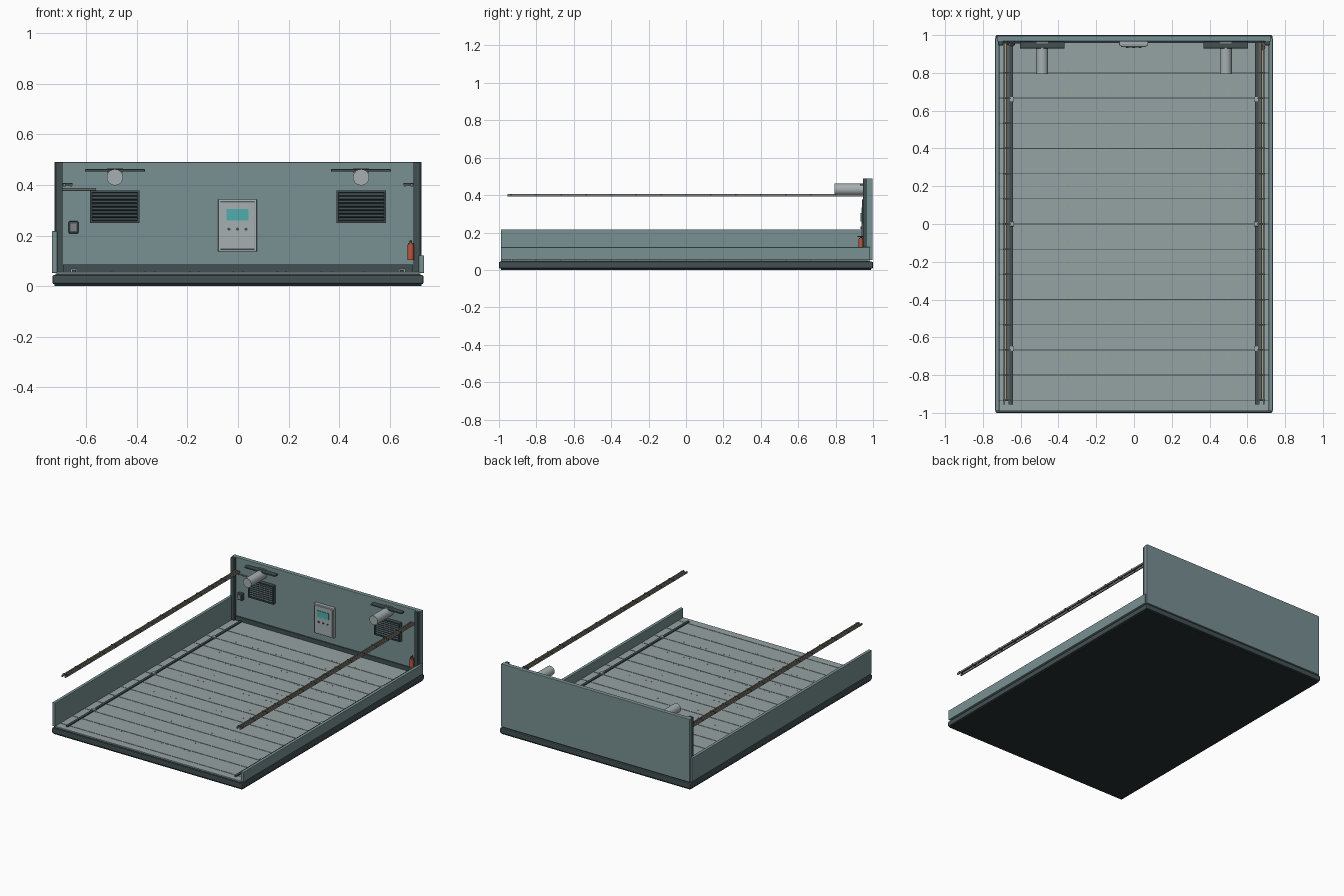
import bpy, bmesh, math
from mathutils import Matrix, Vector

if "Cube" in bpy.data.objects:
    bpy.data.objects.remove(bpy.data.objects["Cube"])


def material(name, r, g, b):
    m = bpy.data.materials.new(name)
    m.diffuse_color = (r, g, b, 1)
    m.use_nodes = True
    m.node_tree.nodes["Principled BSDF"].inputs["Base Color"].default_value = m.diffuse_color
    return m


WALL = material("wall_teal", 0.19, 0.28, 0.29)
DARK = material("dark_frame", 0.055, 0.08, 0.085)
BLACK = material("underside", 0.02, 0.03, 0.033)
FLOOR = material("floor_grey", 0.30, 0.36, 0.37)
LIGHT = material("light_metal", 0.38, 0.43, 0.44)
RAIL = material("rail_metal", 0.22, 0.23, 0.22)
TEAL = material("screen_teal", 0.08, 0.42, 0.43)
RED = material("red", 0.50, 0.09, 0.05)
BRASS = material("brass", 0.55, 0.36, 0.13)


def finish(name, bm, mat, bevel=0):
    me = bpy.data.meshes.new(name)
    bm.to_mesh(me)
    bm.free()
    ob = bpy.data.objects.new(name, me)
    bpy.context.collection.objects.link(ob)
    me.materials.append(mat)
    if bevel:
        mod = ob.modifiers.new("bevel", 'BEVEL')
        mod.width = bevel
        mod.segments = 2
    return ob


def add_box(bm, x0, x1, y0, y1, z0, z1):
    m = Matrix.Translation(((x0 + x1) / 2, (y0 + y1) / 2, (z0 + z1) / 2))
    m = m @ Matrix.Diagonal((abs(x1 - x0), y1 - y0, z1 - z0, 1))
    bmesh.ops.create_cube(bm, size=1, matrix=m)


def box(name, mat, *bounds, bevel=0):
    return boxes(name, mat, [bounds], bevel)


def boxes(name, mat, items, bevel=0):
    bm = bmesh.new()
    for b in items:
        add_box(bm, *b)
    return finish(name, bm, mat, bevel)


def rods(name, mat, items, sides=24):
    """Cylinders given as (start, end, radius)."""
    bm = bmesh.new()
    for a, b, r in items:
        a, b = Vector(a), Vector(b)
        m = Matrix.Translation((a + b) / 2) @ (b - a).to_track_quat('Z', 'Y').to_matrix().to_4x4()
        bmesh.ops.create_cone(bm, cap_ends=True, segments=sides, radius1=r, radius2=r,
                              depth=(b - a).length, matrix=m)
    for f in bm.faces:
        f.smooth = len(f.verts) == 4
    for e in bm.edges:
        e.smooth = all(f.smooth for f in e.link_faces)
    return finish(name, bm, mat)


# base slab
box("underside_plate", BLACK, -0.725, 0.725, -0.99, 0.99, 0, 0.014)
box("base_slab", DARK, -0.732, 0.732, -1, 1, 0.008, 0.044, bevel=0.006)
box("floor_bed", DARK, -0.72, 0.72, -0.99, 0.985, 0.04, 0.051)

# floor planks separated by narrow seams
pitch = 2 / 15
cuts = [-0.992] + [-14 * pitch / 2 + pitch * k for k in range(14)] + [0.972]
boxes("floor_planks", FLOOR, [(-0.715, 0.715, a + 0.002, b - 0.002, 0.046, 0.056)
                              for a, b in zip(cuts, cuts[1:])])

# floor fasteners
xs = [s * x for x in (0.02, 0.155, 0.19, 0.33, 0.37, 0.5) for s in (-1, 1)]
ys = [s * y for y in (0.09, 0.21, 0.39, 0.508, 0.69, 0.81) for s in (-1, 1)]
rods("floor_fasteners", BRASS, [((x, y, 0.054), (x, y, 0.0575), 0.004)
                                for x in xs for y in ys], 8)

# walls: tall back, medium left, low right
box("back_wall", WALL, -0.725, 0.725, 0.967, 0.997, 0.052, 0.49, bevel=0.003)
box("left_wall", WALL, -0.735, -0.713, -0.99, 0.985, 0.052, 0.217, bevel=0.003)
box("right_wall", WALL, 0.713, 0.735, -0.99, 0.985, 0.052, 0.122, bevel=0.003)
box("back_skirting", DARK, -0.69, 0.69, 0.958, 0.97, 0.055, 0.085)
for s, side in ((-1, "left"), (1, "right")):
    x0, x1 = sorted((s * 0.692, s * 0.72))
    box(side + "_corner_post", DARK, x0, x1, 0.946, 0.972, 0.055, 0.49, bevel=0.003)

    # floor track with clips
    c = s * 0.648
    box(side + "_floor_track", DARK, c - 0.008, c + 0.008, -0.955, 0.96, 0.054, 0.064)
    boxes(side + "_track_clips", LIGHT,
          [(c - 0.013, c + 0.013, y - 0.012, y + 0.012, 0.055, 0.069) for y in (-0.66, 0, 0.66)],
          0.002)

    # overhead ladder rack with rungs and a cable
    boxes(side + "_rack_rails", RAIL,
          [(s * 0.673 + d - 0.004, s * 0.673 + d + 0.004, -0.955, 0.96, 0.393, 0.405)
           for d in (-0.013, 0.013)])
    boxes(side + "_rack_rungs", DARK,
          [(s * 0.673 - 0.02, s * 0.673 + 0.02, y - 0.004, y + 0.004, 0.397, 0.407)
           for y in cuts[1:-1]])
    rods(side + "_rack_cable", BRASS,
         [((s * 0.673, -0.93, 0.402), (s * 0.673, 0.96, 0.402), 0.0035)], 8)

    # wall duct, its hanger bar and standoff
    c = s * 0.486
    rods(side + "_duct", LIGHT, [((c, 0.795, 0.43), (c, 0.97, 0.43), 0.032)], 32)
    box(side + "_hanger_bar", DARK, c - 0.118, c + 0.118, 0.93, 0.965, 0.452, 0.462, bevel=0.002)
    box(side + "_hanger_mount", RAIL, c - 0.03, c + 0.03, 0.955, 0.975, 0.446, 0.466)

    # louvred vent
    box(side + "_vent_back", BLACK, c - 0.094, c + 0.094, 0.955, 0.97, 0.253, 0.373)
    boxes(side + "_vent_frame", DARK,
          [(c - 0.098, c - 0.09, 0.942, 0.97, 0.249, 0.377),
           (c + 0.09, c + 0.098, 0.942, 0.97, 0.249, 0.377),
           (c - 0.098, c + 0.098, 0.942, 0.97, 0.249, 0.257),
           (c - 0.098, c + 0.098, 0.942, 0.97, 0.369, 0.377)])
    bm = bmesh.new()
    for k in range(8):
        m = Matrix.Translation((c, 0.951, 0.264 + k * 0.014)) @ Matrix.Rotation(math.radians(35), 4, 'X')
        bmesh.ops.create_cube(bm, size=1, matrix=m @ Matrix.Diagonal((0.182, 0.017, 0.004, 1)))
    finish(side + "_vent_louvres", bm, DARK)

# control cabinet
box("control_cabinet", LIGHT, -0.079, 0.075, 0.945, 0.97, 0.136, 0.343, bevel=0.004)
box("control_door", LIGHT, -0.07, 0.066, 0.938, 0.947, 0.145, 0.334, bevel=0.003)
box("control_screen", TEAL, -0.046, 0.042, 0.934, 0.94, 0.26, 0.305)
rods("control_buttons", DARK, [((x, 0.933, 0.225), (x, 0.94, 0.225), 0.006)
                               for x in (-0.036, -0.002, 0.032)], 12)

# switch box with conduit
box("switch_box", DARK, -0.669, -0.63, 0.945, 0.97, 0.208, 0.257, bevel=0.005)
box("switch_rocker", RAIL, -0.661, -0.638, 0.941, 0.947, 0.218, 0.247)
rods("wall_conduit", RAIL, [((-0.692, 0.96, 0.381), (-0.56, 0.96, 0.381), 0.004)], 10)

# fire extinguisher
rods("extinguisher_body", RED, [((0.682, 0.935, 0.104), (0.682, 0.935, 0.165), 0.013)], 20)
rods("extinguisher_neck", RED, [((0.682, 0.935, 0.165), (0.682, 0.935, 0.171), 0.010)], 20)
rods("extinguisher_valve", DARK, [((0.682, 0.935, 0.17), (0.682, 0.935, 0.18), 0.005),
                                  ((0.682, 0.945, 0.179), (0.682, 0.918, 0.179), 0.003)], 10)
box("extinguisher_bracket", DARK, 0.675, 0.689, 0.945, 0.97, 0.13, 0.138)
